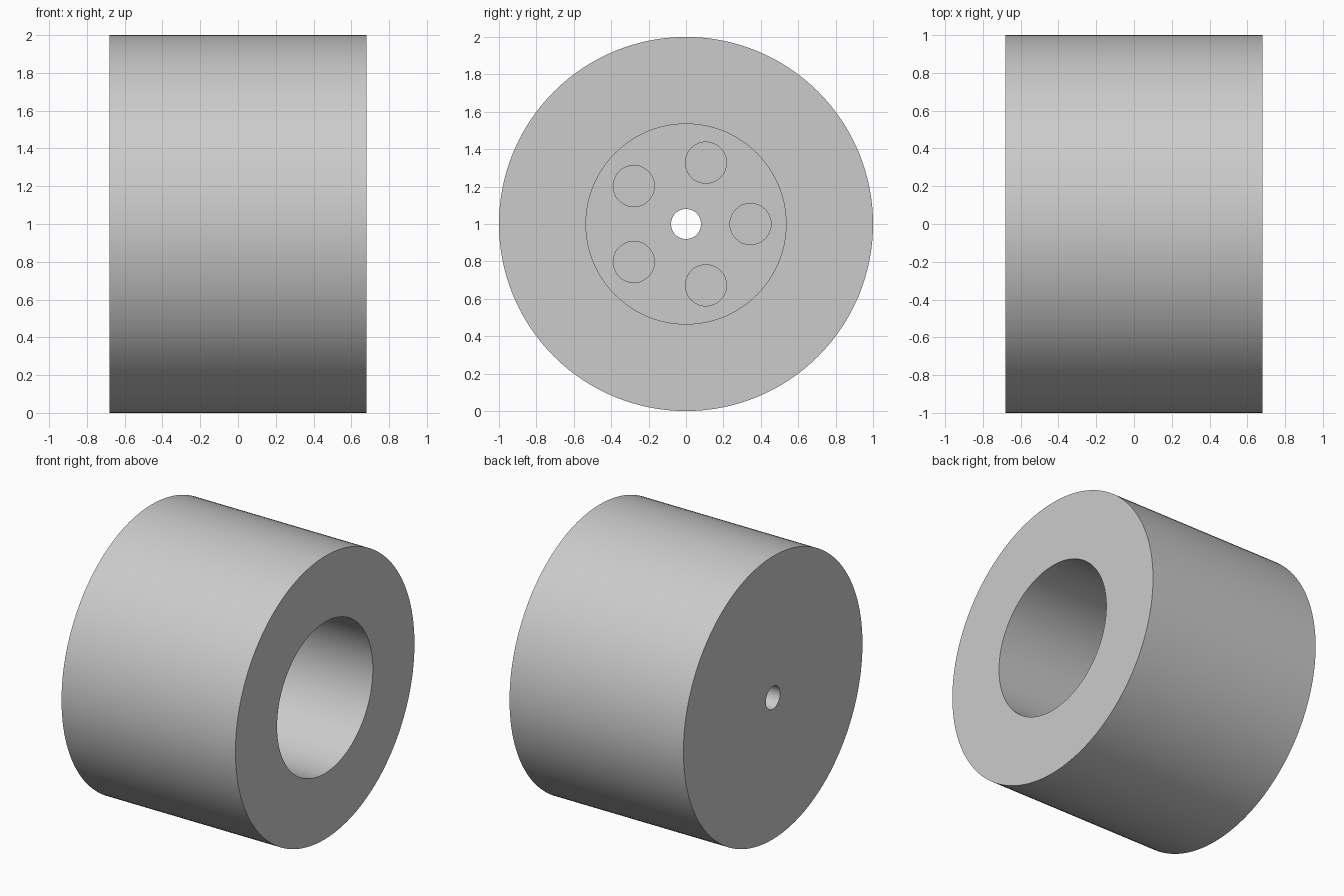
import bpy
import bmesh
from math import cos, sin, tau, radians
from mathutils import Matrix, Vector

cube = bpy.data.objects.get("Cube")
if cube:
    bpy.data.objects.remove(cube, do_unlink=True)

HALF = 0.68      # half width along the axle
RADIUS = 1.0
POCKET = 0.535   # radius of the open side recess
BORE = 0.08
FLOOR = -0.32    # x of the recess floor
SEGMENTS = 128

grey = bpy.data.materials.new("light grey")
grey.use_nodes = True
grey.diffuse_color = (0.6, 0.6, 0.6, 1)
grey.node_tree.nodes["Principled BSDF"].inputs["Base Color"].default_value = grey.diffuse_color


def add_object(name, bm):
    bmesh.ops.recalc_face_normals(bm, faces=bm.faces)
    mesh = bpy.data.meshes.new(name)
    bm.to_mesh(mesh)
    bm.free()
    mesh.materials.append(grey)
    obj = bpy.data.objects.new(name, mesh)
    bpy.context.collection.objects.link(obj)
    return obj


# Wheel: closed cross-section turned around the axle
profile = [(-HALF, BORE), (-HALF, RADIUS), (HALF, RADIUS),
           (HALF, POCKET), (FLOOR, POCKET), (FLOOR, BORE)]
bm = bmesh.new()
verts = [bm.verts.new((x, 0, 1 + r)) for x, r in profile]
edges = [bm.edges.new((v, verts[i - 1])) for i, v in enumerate(verts)]
bmesh.ops.spin(bm, geom=verts + edges, cent=(0, 0, 1), axis=(1, 0, 0),
               angle=tau, steps=SEGMENTS, use_duplicate=False)
bmesh.ops.remove_doubles(bm, verts=bm.verts, dist=0.0001)
wheel = add_object("wheel", bm)

# Five blind bolt holes in the recess floor
bm = bmesh.new()
for i in range(5):
    a = tau * i / 5
    place = Matrix.Translation(Vector((FLOOR, 0.345 * cos(a), 1 + 0.345 * sin(a))))
    bmesh.ops.create_cone(bm, cap_ends=True, segments=48, radius1=0.11, radius2=0.11,
                          depth=0.3, matrix=place @ Matrix.Rotation(radians(90), 4, 'Y'))
cutter = add_object("bolt_hole_cutter", bm)
cutter.hide_render = True

cut = wheel.modifiers.new("bolt holes", 'BOOLEAN')
cut.operation = 'DIFFERENCE'
cut.solver = 'EXACT'
cut.object = cutter

bpy.ops.object.select_all(action='DESELECT')
wheel.select_set(True)
bpy.context.view_layer.objects.active = wheel
bpy.ops.object.modifier_apply(modifier=cut.name)
bpy.data.objects.remove(cutter, do_unlink=True)
bpy.ops.object.shade_smooth_by_angle(angle=radians(30))
